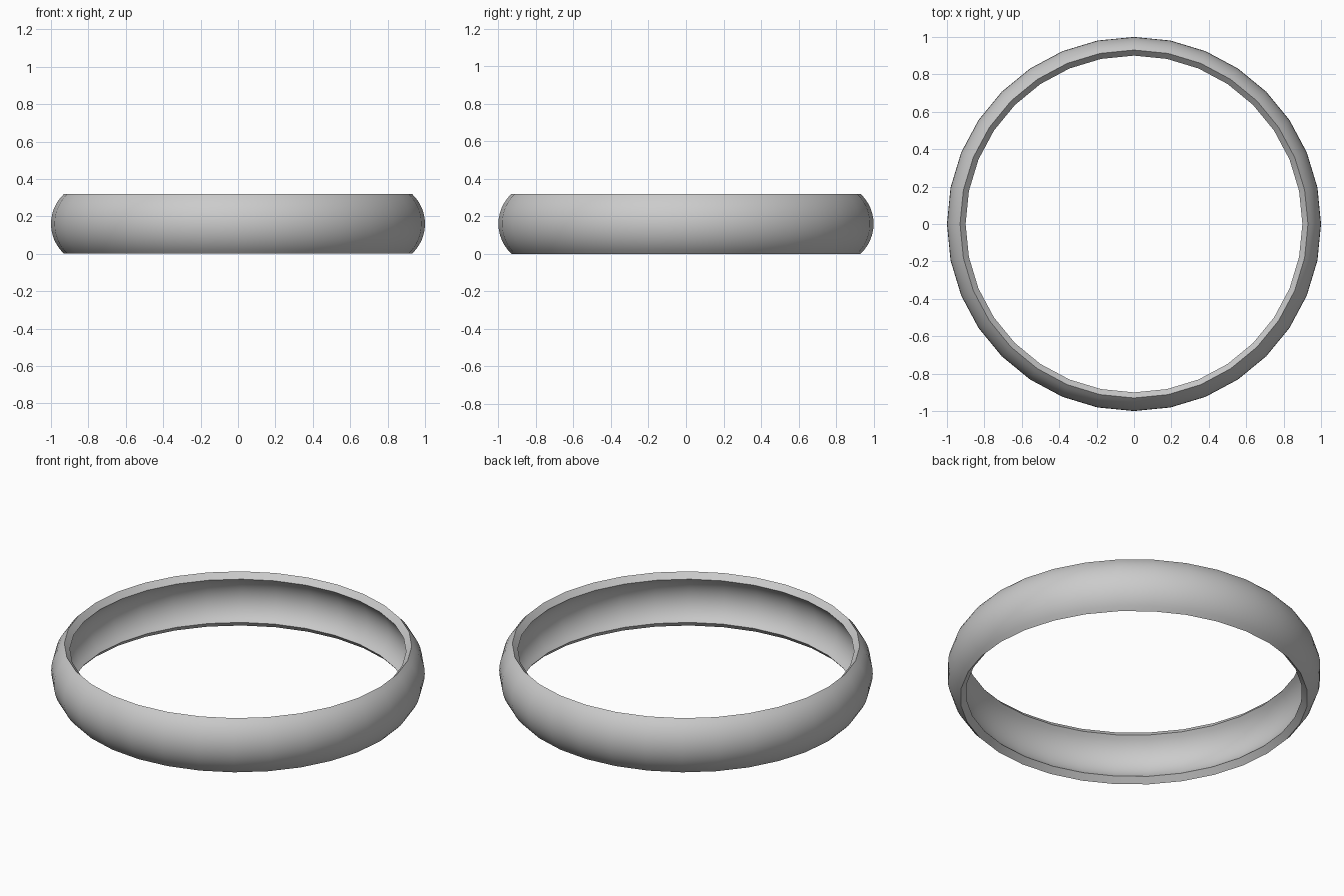
import bpy, bmesh
from math import sin, cos, pi, radians

if "Cube" in bpy.data.objects:
    bpy.data.objects.remove(bpy.data.objects["Cube"])

SEGMENTS = 32          # sides around the ring
STEPS = 12             # steps along each arc of the cross-section
CENTRE_R, CENTRE_Z = 0.782, 0.16
OUTER, INNER = 0.218, 0.174
EDGE = radians(47.2)


def arc(radius, start, end):
    angles = [start + (end - start) * i / STEPS for i in range(STEPS + 1)]
    return [(CENTRE_R + radius * cos(a), CENTRE_Z + radius * sin(a)) for a in angles]


# Curved shell cross-section: outer arc upwards, inner arc back down
profile = arc(OUTER, -EDGE, EDGE) + arc(INNER, EDGE, -EDGE)

# Spin the cross-section into a closed ring
bm = bmesh.new()
rings = []
for s in range(SEGMENTS):
    a = 2 * pi * s / SEGMENTS
    rings.append([bm.verts.new((r * cos(a), r * sin(a), z)) for r, z in profile])
n = len(profile)
for s in range(SEGMENTS):
    here, after = rings[s], rings[(s + 1) % SEGMENTS]
    for i in range(n):
        j = (i + 1) % n
        bm.faces.new((here[i], after[i], after[j], here[j]))
bmesh.ops.recalc_face_normals(bm, faces=bm.faces)

mesh = bpy.data.meshes.new("ring_band")
bm.to_mesh(mesh)
bm.free()
ring = bpy.data.objects.new("ring_band", mesh)
bpy.context.collection.objects.link(ring)

# Smooth surfaces with crisp rims
bpy.context.view_layer.objects.active = ring
ring.select_set(True)
bpy.ops.object.shade_smooth_by_angle(angle=radians(30))
